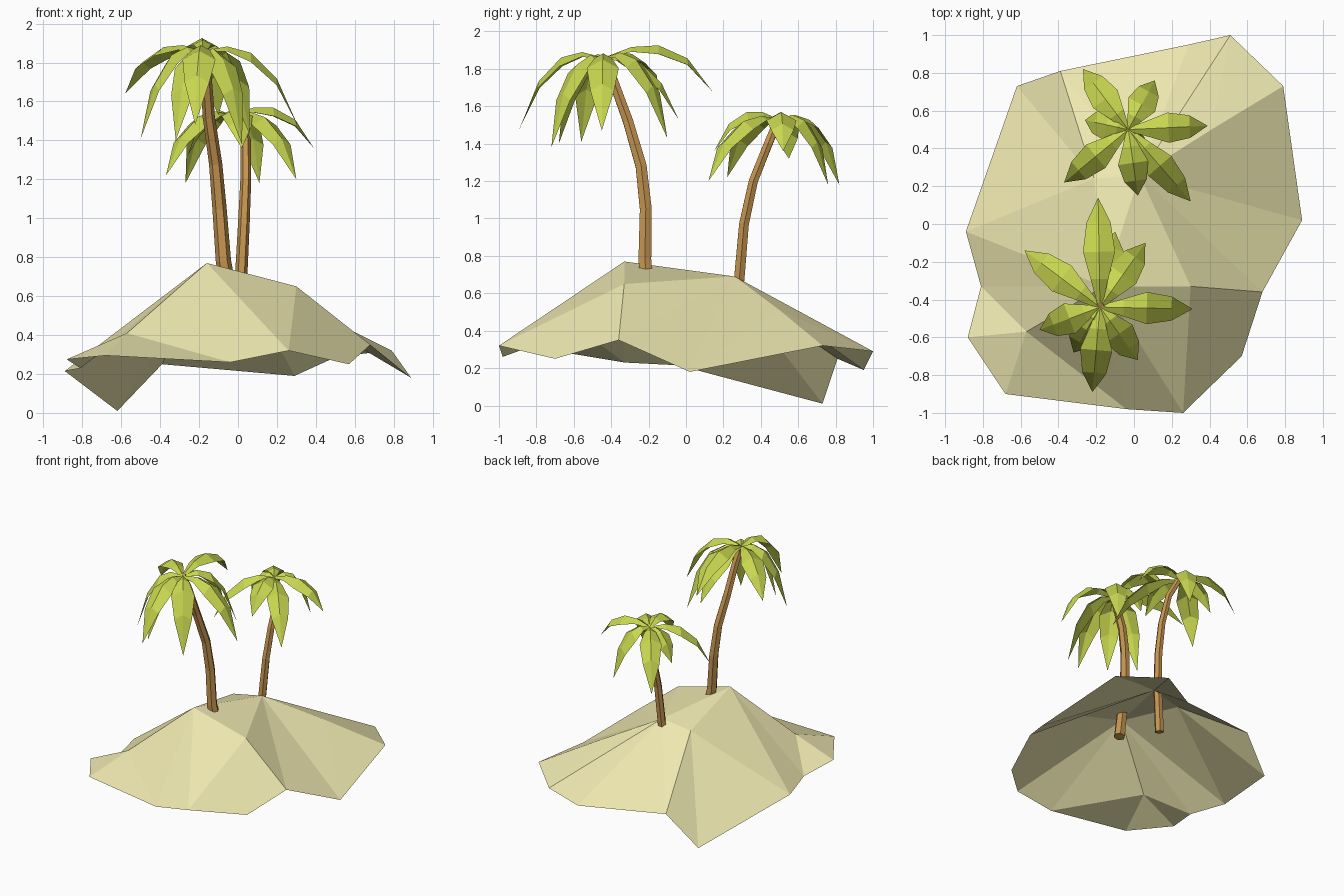
import bpy, bmesh, math
from mathutils import Vector

if "Cube" in bpy.data.objects:
    bpy.data.objects.remove(bpy.data.objects["Cube"])


def material(name, rgb):
    m = bpy.data.materials.new(name)
    m.diffuse_color = (*rgb, 1)
    m.use_nodes = True
    m.node_tree.nodes["Principled BSDF"].inputs["Base Color"].default_value = m.diffuse_color
    return m


SAND = material("sand", (0.85, 0.80, 0.43))
LEAF = material("leaf", (0.58, 0.68, 0.08))
BARK = material("bark", (0.56, 0.30, 0.08))


def finish(bm, name, mat, recalc=True):
    if recalc:
        bmesh.ops.recalc_face_normals(bm, faces=bm.faces)
    me = bpy.data.meshes.new(name)
    bm.to_mesh(me)
    bm.free()
    me.materials.append(mat)
    ob = bpy.data.objects.new(name, me)
    bpy.context.collection.objects.link(ob)
    return ob


# Island: open faceted shell, rim points A-N and hilltop points p-u
points = dict(
    A=(.51, 1, .29), B=(.79, .73, .32), C=(.89, .02, .18), D=(.68, -.36, .35),
    E=(.57, -.70, .25), F=(.26, -1, .32), G=(-.04, -.98, .26), H=(-.68, -.90, .295),
    I=(-.88, -.60, .275), J=(-.81, -.33, .23), K=(-.89, -.04, .215), L=(-.62, .73, .01),
    M=(-.39, .81, .25), N=(.29, .95, .19),
    p=(-.57, -.57, .41), q=(.30, -.33, .65), r=(-.16, -.33, .77),
    s=(.03, .26, .69), t=(.41, .50, .51), u=(-.21, .24, .65))
triangles = ("IJp HIp GHp Grp FGr Fqr EFq DEq Dqs CDs Cst BCt ABt Ats "
             "NAs MNs Msu LMu KLu Kru JKr Jrp rsu qrs")
bm = bmesh.new()
verts = {k: bm.verts.new(co) for k, co in points.items()}
for tri in triangles.split():
    bm.faces.new([verts[k] for k in tri])
bm.normal_update()
for f in bm.faces:
    if f.normal.z < 0:
        f.normal_flip()
finish(bm, "island", SAND, recalc=False)


# Trunk: tapering six-sided tube swept along a leaning path
def trunk(name, path, r0, r1, sides=6):
    bm = bmesh.new()
    pts = [Vector(p) for p in path]
    rings = []
    for i, p in enumerate(pts):
        d = (pts[min(i + 1, len(pts) - 1)] - pts[max(i - 1, 0)]).normalized()
        ex = Vector((0, 1, 0)).cross(d).normalized()
        ey = d.cross(ex)
        r = r0 + (r1 - r0) * i / (len(pts) - 1)
        rings.append([bm.verts.new(p + r * (math.cos(a) * ex + math.sin(a) * ey))
                      for a in (math.tau * k / sides for k in range(sides))])
    for a, b in zip(rings, rings[1:]):
        for k in range(sides):
            n = (k + 1) % sides
            bm.faces.new((a[k], a[n], b[n], b[k]))
    bm.faces.new(rings[0])
    bm.faces.new(rings[-1])
    finish(bm, name, BARK)


trunk("tall_trunk", [(-.03, -.20, .53), (-.075, -.22, .78), (-.095, -.215, 1.05),
                     (-.115, -.24, 1.28), (-.15, -.31, 1.52), (-.165, -.39, 1.74),
                     (-.18, -.44, 1.86)], .042, .026)
trunk("short_trunk", [(-.03, .25, .37), (.015, .285, .68), (.03, .31, .97),
                      (.04, .36, 1.2), (.04, .44, 1.4), (-.01, .49, 1.52)], .034, .024)


# Crown: ridged leaves arching from the centre out to their tips
def crown(name, centre, tips, width):
    c = Vector(centre)
    bm = bmesh.new()
    profile = [(0, .12), (.2, .55), (.42, 1), (.7, .75), (1, 0)]
    for x, y, z, lift in tips:
        d = Vector((x, y, z)) - c
        flat = Vector((d.x, d.y, 0))
        side = Vector((-d.y, d.x, 0)).normalized()
        rows = []
        for t, w in profile:
            mid = c + flat * t * (1.35 - .35 * t)
            mid.z += lift * 4 * t * (1 - t) + d.z * t * t
            w *= width
            if w == 0:
                rows.append([bm.verts.new(mid)])
            else:
                drop = Vector((0, 0, -.55 * w))
                rows.append([bm.verts.new(mid + side * w + drop), bm.verts.new(mid),
                             bm.verts.new(mid - side * w + drop)])
        for a, b in zip(rows, rows[1:]):
            for k in (0, 1):
                if len(b) == 1:
                    bm.faces.new((a[k], a[k + 1], b[0]))
                else:
                    bm.faces.new((a[k], a[k + 1], b[k + 1]))
                    bm.faces.new((a[k], b[k + 1], b[k]))
    bm.normal_update()
    for f in bm.faces:
        if f.normal.z < 0:
            f.normal_flip()
    finish(bm, name, LEAF, recalc=False)


crown("tall_crown", (-.18, -.44, 1.86), [
    (-.19, .14, 1.68, .10), (-.58, -.14, 1.64, .06), (-.50, -.56, 1.41, .06),
    (-.22, -.89, 1.48, .07), (.31, -.45, 1.47, .06), (.06, -.10, 1.43, .07),
    (.02, -.72, 1.38, .05), (-.10, -.04, 1.53, .03), (-.32, -.68, 1.40, .04)], .085)
crown("short_crown", (-.03, .50, 1.53), [
    (-.27, .82, 1.18, .06), (.11, .76, 1.18, .06), (.39, .52, 1.36, .07),
    (.30, .12, 1.20, .05), (.02, .15, 1.36, .07), (-.37, .22, 1.22, .05),
    (-.26, .55, 1.32, .04)], .08)
